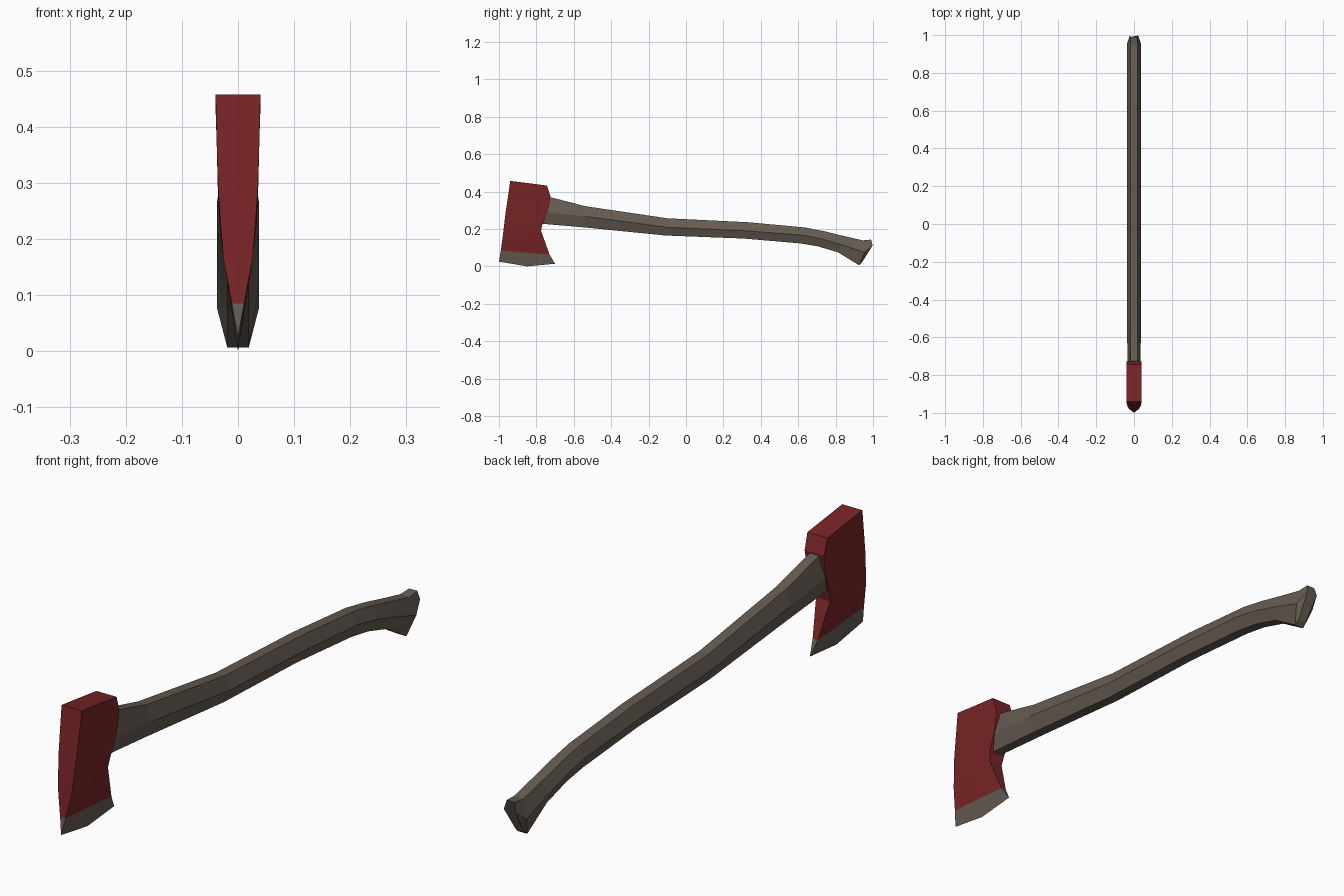
import bpy, bmesh


def material(name, rgb):
    m = bpy.data.materials.new(name)
    m.diffuse_color = (*rgb, 1)
    return m


red = material("dark red", (0.19, 0.018, 0.019))
brown = material("grey brown", (0.132, 0.106, 0.084))


def loft(name, rings, mats, mat_rule):
    """Skin a list of closed rings, with caps at both ends."""
    bm = bmesh.new()
    vs = [[bm.verts.new(p) for p in r] for r in rings]
    n = len(rings[0])
    for k in range(len(vs) - 1):
        for i in range(n):
            j = (i + 1) % n
            f = bm.faces.new((vs[k][i], vs[k][j], vs[k + 1][j], vs[k + 1][i]))
            f.material_index = mat_rule(k)
    bm.faces.new(vs[0]).material_index = mat_rule(0)
    bm.faces.new(vs[-1][::-1]).material_index = mat_rule(len(vs) - 2)
    # Weld the knife edge, where both sides meet on x = 0
    bmesh.ops.remove_doubles(bm, verts=bm.verts, dist=1e-5)
    bmesh.ops.dissolve_degenerate(bm, dist=1e-5, edges=bm.edges)
    bmesh.ops.recalc_face_normals(bm, faces=bm.faces)
    me = bpy.data.meshes.new(name)
    bm.to_mesh(me)
    bm.free()
    for m in mats:
        me.materials.append(m)
    ob = bpy.data.objects.new(name, me)
    bpy.context.collection.objects.link(ob)
    return ob


# Handle: six-sided sections, (top y z, middle y z, bottom y z, flat half width, half width)
sections = [
    (-0.745, 0.375, -0.755, 0.29, -0.775, 0.228, 0.018, 0.034),
    (-0.54, 0.322, -0.54, 0.267, -0.54, 0.208, 0.019, 0.037),
    (-0.10, 0.257, -0.10, 0.209, -0.11, 0.165, 0.019, 0.037),
    (0.33, 0.236, 0.32, 0.190, 0.305, 0.149, 0.019, 0.037),
    (0.636, 0.208, 0.625, 0.167, 0.61, 0.123, 0.019, 0.037),
    (0.743, 0.187, 0.725, 0.147, 0.706, 0.107, 0.019, 0.037),
    (0.845, 0.162, 0.83, 0.116, 0.813, 0.075, 0.019, 0.037),
    (0.945, 0.139, 0.955, 0.075, 0.925, 0.006, 0.019, 0.037),
    (0.990, 0.143, 0.998, 0.112, 0.940, 0.020, 0.016, 0.022),
]
rings = []
for ty, tz, my, mz, by, bz, a, w in sections:
    rings.append([(-a, ty, tz), (a, ty, tz), (w, my, mz),
                  (a, by, bz), (-a, by, bz), (-w, my, mz)])
loft("handle", rings, [brown], lambda k: 0)

# Axe head: stations from poll to cutting edge,
# (front y z, middle y z, back y z, half width front, middle, back)
stations = [
    (-0.94, 0.457, -0.84, 0.4445, -0.743, 0.432, 0.04, 0.04, 0.04),
    (-0.952, 0.37, -0.84, 0.37, -0.725, 0.375, 0.038, 0.038, 0.038),
    (-0.965, 0.285, -0.85, 0.29, -0.738, 0.295, 0.035, 0.036, 0.036),
    (-0.972, 0.225, -0.86, 0.226, -0.767, 0.228, 0.031, 0.033, 0.033),
    (-0.979, 0.165, -0.87, 0.175, -0.775, 0.19, 0.026, 0.027, 0.028),
    (-0.99, 0.085, -0.86, 0.074, -0.73, 0.064, 0.011, 0.011, 0.010),
    (-1.0, 0.025, -0.85, 0.0, -0.70, 0.014, 0, 0, 0),
]
rings = []
for fy, fz, my, mz, by, bz, fw, mw, bw in stations:
    rings.append([(fw, fy, fz), (mw, my, mz), (bw, by, bz),
                  (-bw, by, bz), (-mw, my, mz), (-fw, fy, fz)])

# The last band is the bare, ground cutting edge
loft("axe_head", rings, [red, brown], lambda k: int(k == len(stations) - 2))
